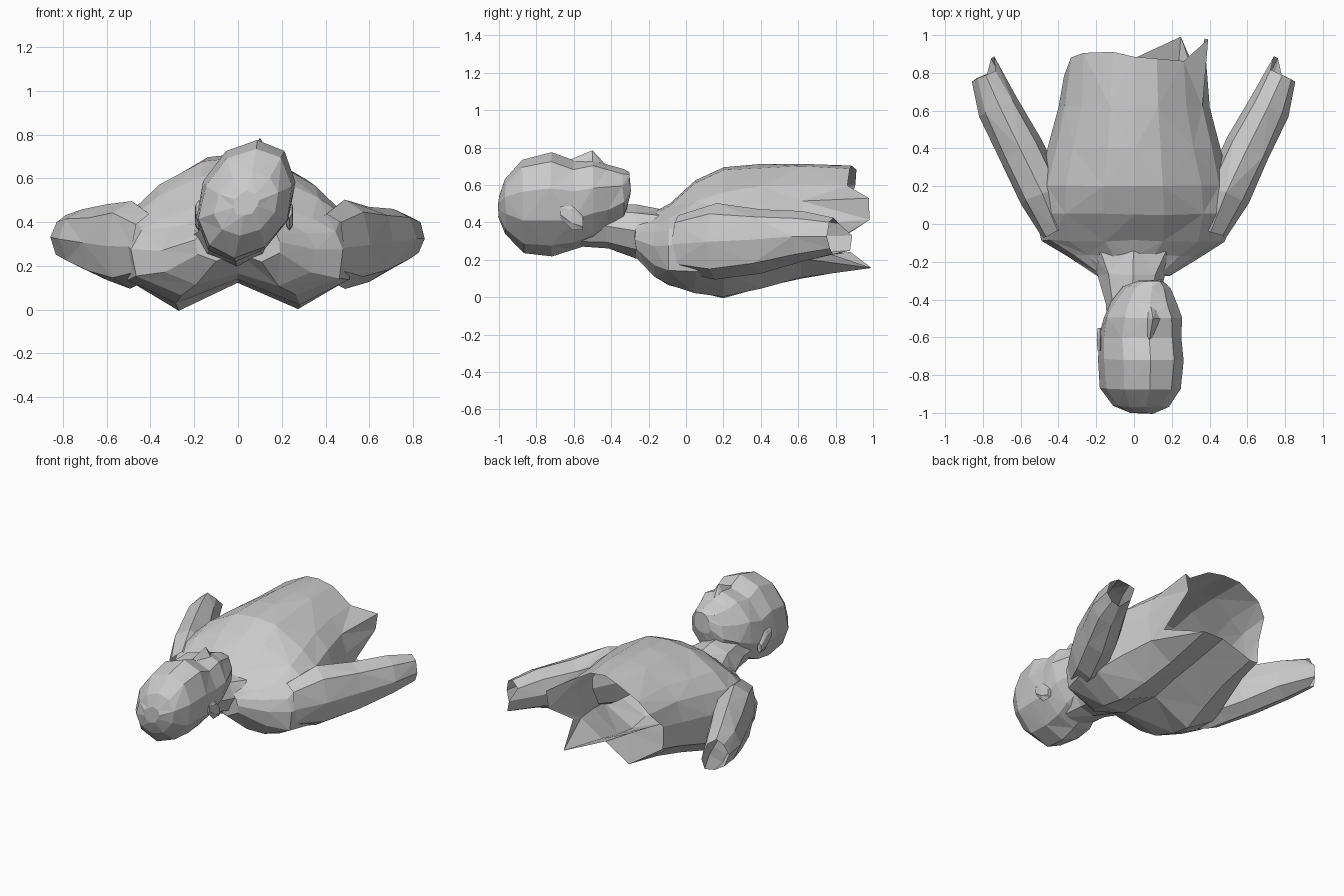
import bpy, math, random
from mathutils import Vector

if "Cube" in bpy.data.objects:
    bpy.data.objects.remove(bpy.data.objects["Cube"])

random.seed(4)


def loft(name, rings, cap_start=True, cap_end=True, jitter=0.006):
    """Skin a list of equal-length closed rings into a flat-shaded object."""
    n = len(rings[0])
    verts = [Vector(p) + Vector([random.uniform(-jitter, jitter) for _ in range(3)])
             for r in rings for p in r]
    faces = []
    for i in range(len(rings) - 1):
        for j in range(n):
            a, b = i * n + j, i * n + (j + 1) % n
            c, d = b + n, a + n
            # alternate the diagonals for an irregular faceted skin
            faces += [(a, b, c), (a, c, d)] if (i + j) % 2 else [(a, b, d), (b, c, d)]
    if cap_start:
        faces.append(tuple(reversed(range(n))))
    if cap_end:
        faces.append(tuple(range((len(rings) - 1) * n, len(rings) * n)))
    mesh = bpy.data.meshes.new(name)
    mesh.from_pydata([tuple(v) for v in verts], [], faces)
    mesh.update()
    ob = bpy.data.objects.new(name, mesh)
    bpy.context.collection.objects.link(ob)
    return ob


def oval(y, cx, w, lo, hi, n=10, tilt=0.0):
    """Oval ring in the plane y, sheared sideways by tilt."""
    cz, h = (lo + hi) / 2, (hi - lo) / 2
    out = []
    for k in range(n):
        a = 2 * math.pi * k / n
        z = cz + h * math.cos(a)
        out.append((cx + w * math.sin(a) + tilt * (z - 0.5), y, z))
    return out


# torso: open hollow shell, chest up, shoulder blades resting on the ground
half = [(0, 1), (.3, .97), (.68, .81), (.88, .68), (.97, .47), (.93, .18), (.52, 0), (0, .17)]
section = half + [(-u, v) for u, v in half[-2:0:-1]]
ragged = [0, 0, -.02, .10, .10, -.15, .11, 0, .03, -.10, -.10, .0, .02, .03]
rows = [  # y, half width, bottom, top
    (-.27, .20, .22, .42), (-.17, .36, .11, .46), (-.09, .50, .07, .50),
    (.05, .545, .025, .63), (.20, .52, 0, .70), (.40, .47, .05, .715),
    (.62, .41, .10, .715), (.88, .385, .15, .70)]
torso_rings = []
for i, (y, w, lo, hi) in enumerate(rows):
    end = i == len(rows) - 1
    torso_rings.append([(u * w + (.05 if end and k in (3, 6) else 0),
                         y + (ragged[k] if end else 0), lo + v * (hi - lo))
                        for k, (u, v) in enumerate(section)])
loft("torso", torso_rings, cap_end=False)

# upper arms: tapered, cut open at the ends
arm_rows = [  # x, y, half width, bottom, top
    (.41, -.04, .085, .13, .44), (.49, .16, .125, .09, .50), (.60, .40, .125, .13, .475),
    (.715, .62, .112, .19, .455), (.78, .79, .08, .225, .43)]
direction = Vector((.42, .9, 0)).normalized()
across = Vector((direction.y, -direction.x, 0))
for side, label in ((1, "right"), (-1, "left")):
    rings = []
    for i, (x, y, w, lo, hi) in enumerate(arm_rows):
        ring = []
        for k in range(8):
            a = 2 * math.pi * k / 8
            p = Vector((x, y, (lo + hi) / 2 + (hi - lo) / 2 * math.cos(a))) + across * w * math.sin(a)
            if i == len(arm_rows) - 1:
                p += direction * (.07 if k in (5, 6) else 0)
            ring.append((p.x * side, p.y, p.z))
        rings.append(ring if side == 1 else ring[::-1])
    loft(label + "_arm", rings, cap_start=False, cap_end=False)

# neck, flaring into the collar
loft("neck", [oval(-.62, 0, .13, .27, .50, 8), oval(-.42, -.01, .14, .255, .50, 8),
              oval(-.27, -.01, .18, .21, .49, 8), oval(-.10, 0, .27, .18, .47, 8)],
     cap_start=False, cap_end=False)

# head: crown forward, face up, turned slightly sideways
head_rows = [  # y, centre x, half width, bottom, top
    (-1.0, .04, .06, .43, .54), (-.965, .04, .145, .34, .63), (-.87, .035, .21, .24, .74),
    (-.72, .035, .225, .22, .775), (-.60, .035, .22, .25, .73), (-.50, .04, .205, .29, .74),
    (-.42, .045, .175, .34, .715), (-.335, .06, .125, .41, .685), (-.30, .07, .06, .52, .665)]
loft("head", [oval(*r, tilt=.18) for r in head_rows])

# nose
loft("nose", [oval(-.62, .08, .02, .68, .735, 4), oval(-.50, .10, .04, .66, .785, 4),
              oval(-.44, .09, .03, .66, .72, 4)], jitter=0)

# ears
for x, label in ((-.18, "left"), (.235, "right")):
    loft(label + "_ear", [oval(-.67, x, .015, .42, .50, 6), oval(-.61, x, .02, .36, .50, 6),
                          oval(-.55, x, .015, .36, .43, 6)], jitter=0)
